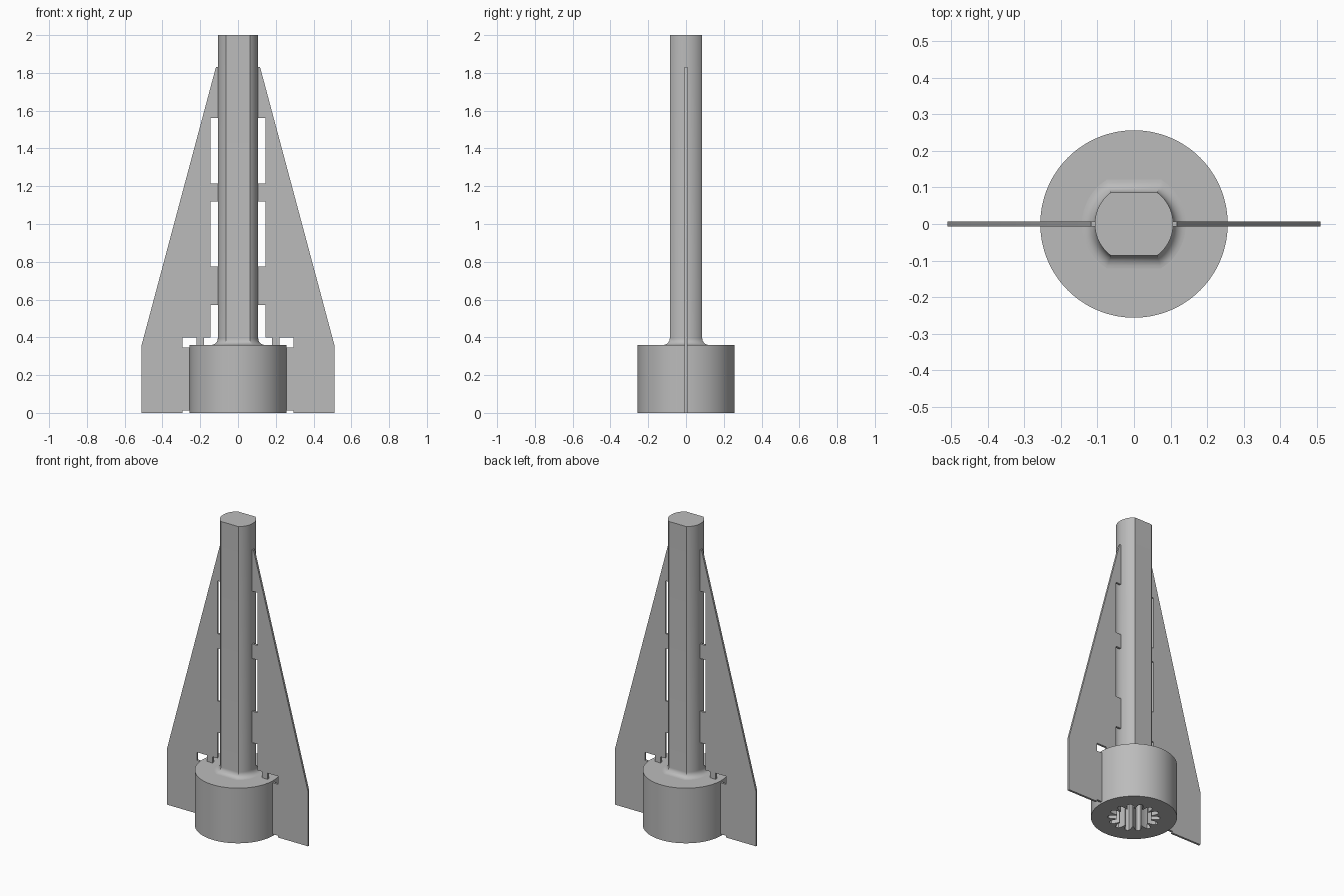
import bpy, bmesh
from math import sin, cos, pi, asin, sqrt, radians

cube = bpy.data.objects.get("Cube")
if cube:
    bpy.data.objects.remove(cube)

grey = bpy.data.materials.new("plain grey")
grey.use_nodes = True
colour = (0.5, 0.5, 0.5, 1)
grey.diffuse_color = colour
grey.node_tree.nodes["Principled BSDF"].inputs["Base Color"].default_value = colour


def finish(bm, name):
    bmesh.ops.recalc_face_normals(bm, faces=bm.faces)
    mesh = bpy.data.meshes.new(name)
    bm.to_mesh(mesh)
    bm.free()
    mesh.materials.append(grey)
    obj = bpy.data.objects.new(name, mesh)
    bpy.context.collection.objects.link(obj)
    bpy.ops.object.select_all(action='DESELECT')
    obj.select_set(True)
    bpy.context.view_layer.objects.active = obj
    bpy.ops.object.shade_smooth_by_angle(angle=radians(25))
    return obj


def loft(name, rings):
    """Skin a stack of equal-length rings and cap both ends."""
    bm = bmesh.new()
    loops = [[bm.verts.new(p) for p in ring] for ring in rings]
    n = len(loops[0])
    for a, b in zip(loops, loops[1:]):
        for i in range(n):
            j = (i + 1) % n
            bm.faces.new((a[i], a[j], b[j], b[i]))
    bm.faces.new(loops[0])
    bm.faces.new(loops[-1])
    return finish(bm, name)


# Hub: a drum with a splined socket in its underside
TEETH = 14
tooth = [0.105, 0.105, 0.135, 0.152, 0.157, 0.157, 0.152, 0.135]
STEPS = TEETH * len(tooth)


def polar(radius, z):
    return [(radius(i) * cos(2 * pi * i / STEPS), radius(i) * sin(2 * pi * i / STEPS), z)
            for i in range(STEPS)]


def spline(i):
    return tooth[i % len(tooth)]


def drum(i):
    return 0.256


HUB_TOP = 0.36
loft("hub", [polar(spline, 0.3), polar(spline, 0), polar(drum, 0), polar(drum, HUB_TOP)])


# Shaft: round bar with two flats, flaring into a fillet at the hub
def bar(z, grow=0.0):
    r, flat = 0.107 + grow, 0.086 + grow
    half = asin(flat / r)
    arc = [half * (k / 12 - 1) for k in range(25)]
    return [(r * cos(a + side), r * sin(a + side), z) for side in (0, pi) for a in arc]


FILLET = 0.035
sections = []
for k in range(9):
    h = FILLET * (1 - cos(k / 8 * pi / 2))
    sections.append(bar(HUB_TOP + h, FILLET - sqrt(FILLET ** 2 - (FILLET - h) ** 2)))
loft("shaft", [bar(HUB_TOP - 0.01, FILLET)] + sections + [bar(2.0)])

# Fins: thin tapered plates with tabs reaching the shaft and the hub
outline = [(0.51, 0), (0.51, 0.36), (0.117, 1.83), (0.1, 1.83)]
for top, bottom in ((1.56, 1.215), (1.12, 0.775)):
    outline += [(0.1, top), (0.145, top), (0.145, bottom), (0.1, bottom)]
outline += [(0.1, 0.57), (0.145, 0.57), (0.145, 0.4), (0.18, 0.4), (0.18, 0.355),
            (0.22, 0.355), (0.22, 0.4), (0.293, 0.4), (0.293, 0.347), (0.25, 0.347),
            (0.25, 0.012), (0.293, 0.012), (0.293, 0)]
for name, side in (("left_fin", 1), ("right_fin", -1)):
    loft(name, [[(side * x, y, z) for x, z in outline] for y in (-0.007, 0.007)])
